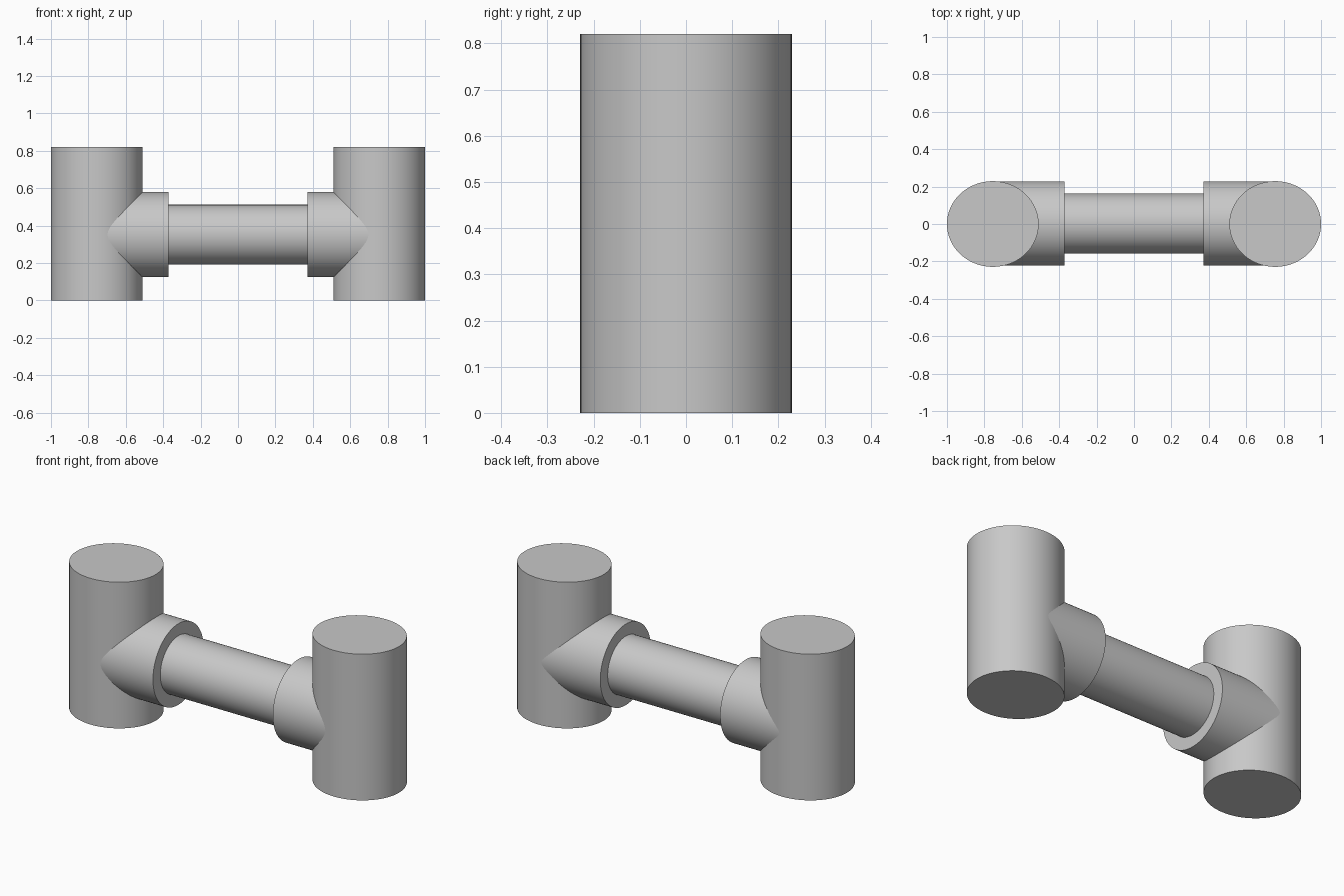
import bpy
import math

cube = bpy.data.objects.get("Cube")
if cube:
    bpy.data.objects.remove(cube, do_unlink=True)

GREY = (0.58, 0.58, 0.58, 1.0)
grey = bpy.data.materials.new("plain_grey")
grey.use_nodes = True
grey.diffuse_color = GREY
grey.node_tree.nodes["Principled BSDF"].inputs["Base Color"].default_value = GREY

AXIS_Y, AXIS_Z = 0.003, 0.352   # centre line of the horizontal parts


def cylinder(name, centre, radii, length, along_x=False):
    """Capped smooth cylinder, upright or lying along x."""
    bpy.ops.mesh.primitive_cylinder_add(
        vertices=96, radius=1, depth=1, location=centre,
        rotation=(0, math.pi / 2 if along_x else 0, 0))
    obj = bpy.context.object
    obj.name = name
    obj.scale = (*radii, length)
    bpy.ops.object.transform_apply(location=False, rotation=True, scale=True)
    bpy.ops.object.shade_smooth_by_angle(angle=math.radians(30))
    obj.data.materials.append(grey)
    return obj


# Upright end columns, slightly oval, each with a collar running into it
for side, sign in (("left", 1), ("right", -1)):
    cylinder(side + "_column", (sign * 0.755, 0, 0.41), (0.245, 0.229), 0.82)
    inner, outer = 0.372, 0.755
    cylinder(side + "_collar", (sign * (inner + outer) / 2, AXIS_Y, AXIS_Z),
             (0.2275, 0.2255), outer - inner, along_x=True)

# Thin rod joining the collars
cylinder("connecting_rod", (0, AXIS_Y, AXIS_Z), (0.16, 0.16), 0.8, along_x=True)
